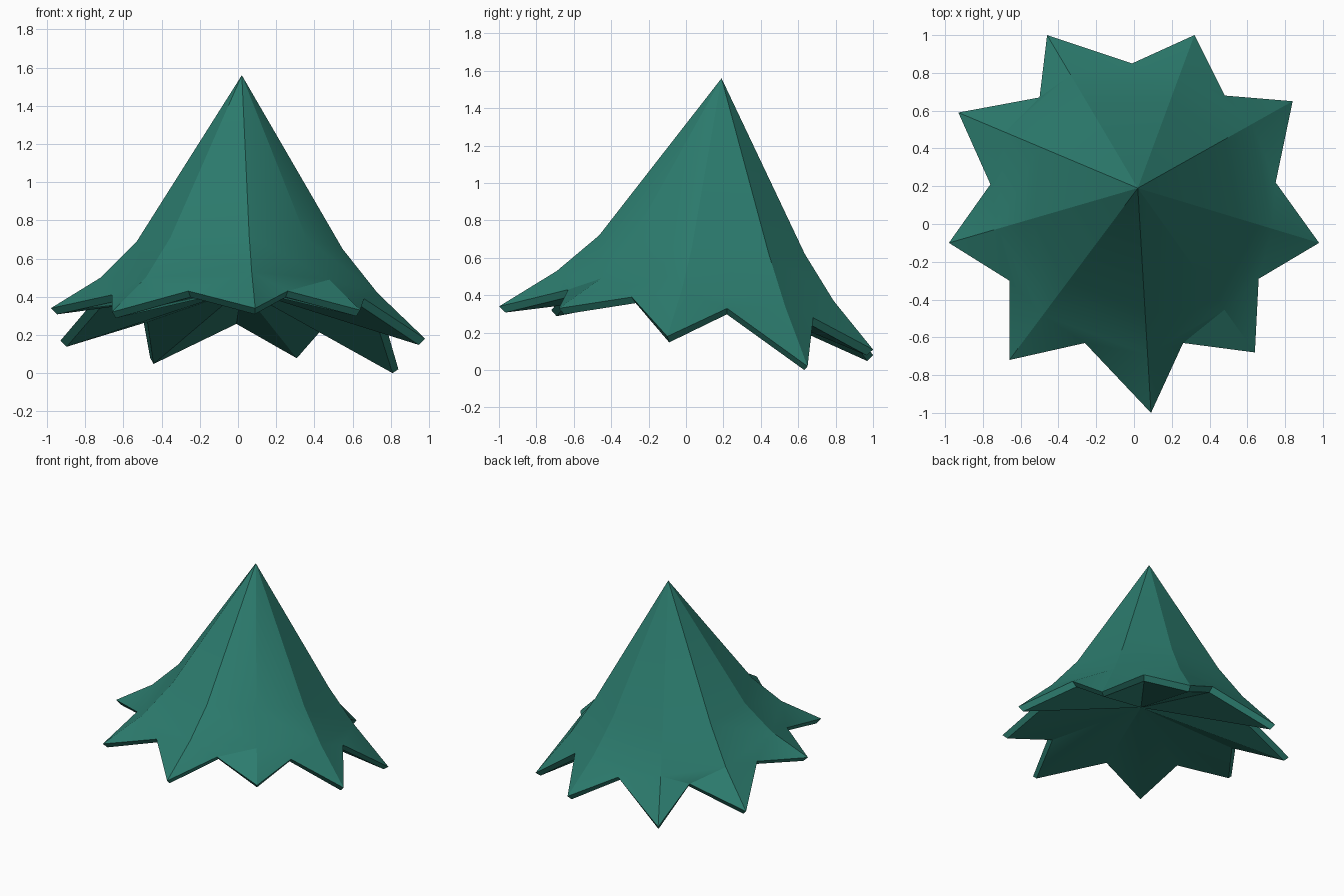
import bpy, bmesh
from mathutils import Vector

if "Cube" in bpy.data.objects:
    bpy.data.objects.remove(bpy.data.objects["Cube"])

APEX = Vector((0.02, 0.19, 1.56))
UNDER = Vector((0.02, 0.10, 0.44))

# Branch tips: x, y, z, then heights of the two bends along each ridge
TIPS = [(0.09, -1.00, 0.34, 0.72, 0.53), (0.64, -0.68, 0.33, 0.70, 0.49),
        (0.98, -0.10, 0.18, 0.65, 0.42), (0.84, 0.65, 0.02, 0.62, 0.34),
        (0.32, 1.00, 0.11, 0.62, 0.37), (-0.46, 1.00, 0.08, 0.62, 0.36),
        (-0.93, 0.59, 0.17, 0.66, 0.41), (-0.98, -0.10, 0.34, 0.69, 0.50),
        (-0.66, -0.72, 0.32, 0.71, 0.50)]
# Notches between neighbouring tips
NOTCHES = [(0.26, -0.63, 0.43), (0.66, -0.29, 0.39), (0.75, 0.22, 0.33),
           (0.48, 0.68, 0.28), (-0.01, 0.85, 0.29), (-0.50, 0.67, 0.30),
           (-0.76, 0.21, 0.37), (-0.66, -0.30, 0.41), (-0.26, -0.63, 0.43)]

bm = bmesh.new()


def ridge(tip, t, z):
    """Vertex part way along the ridge from apex to tip."""
    p = APEX.lerp(Vector(tip[:3]), t)
    return bm.verts.new((p.x, p.y, z))


def lower(v):
    """Lower rim vertex, set slightly inwards."""
    p = v.co.copy()
    flat = Vector((p.x - APEX.x, p.y - APEX.y, 0)).normalized()
    p -= flat * 0.035
    p.z = max(0.0, p.z - 0.032)
    return bm.verts.new(p)


# Rings of the canopy from the apex outwards
apex, under = bm.verts.new(APEX), bm.verts.new(UNDER)
mid = [ridge(t, 0.55, t[3]) for t in TIPS]
flare = [ridge(t, 0.74, t[4]) for t in TIPS]
rim = []
for t, n in zip(TIPS, NOTCHES):
    rim += [bm.verts.new(t[:3]), bm.verts.new(n)]
base = [lower(v) for v in rim]

# Upper surface
count = len(TIPS)
for i in range(count):
    j = (i + 1) % count
    tip, notch, nxt = rim[2 * i], rim[2 * i + 1], rim[2 * j]
    for f in ((apex, mid[i], mid[j]), (mid[i], flare[i], flare[j], mid[j]),
              (flare[i], tip, notch), (flare[i], notch, flare[j]),
              (flare[j], notch, nxt)):
        bm.faces.new(f)

# Rim edge and underside
for i in range(2 * count):
    j = (i + 1) % (2 * count)
    bm.faces.new((rim[i], base[i], base[j], rim[j]))
    bm.faces.new((base[j], base[i], under))

bmesh.ops.recalc_face_normals(bm, faces=bm.faces)
mesh = bpy.data.meshes.new("tree_canopy")
bm.to_mesh(mesh)
bm.free()
canopy = bpy.data.objects.new("tree_canopy", mesh)
bpy.context.collection.objects.link(canopy)

# Green needles
green = bpy.data.materials.new("needle_green")
green.diffuse_color = (0.025, 0.20, 0.155, 1)
green.use_nodes = True
green.node_tree.nodes["Principled BSDF"].inputs["Base Color"].default_value = green.diffuse_color
mesh.materials.append(green)

# Soft bends, crisp ridges
bpy.context.view_layer.objects.active = canopy
canopy.select_set(True)
bpy.ops.object.shade_smooth_by_angle(angle=0.45)
